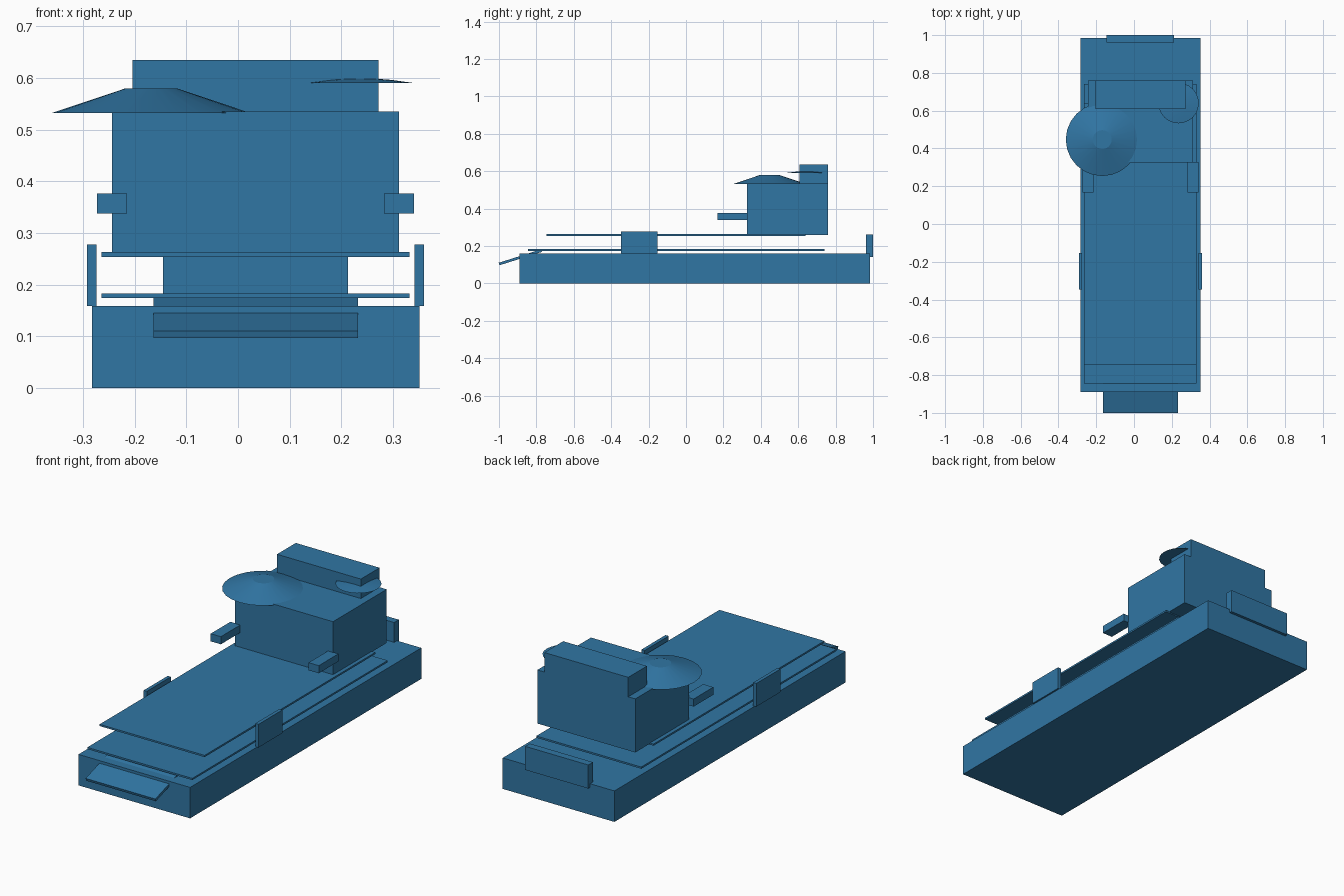
import bpy, bmesh, math

if "Cube" in bpy.data.objects:
    bpy.data.objects.remove(bpy.data.objects["Cube"])

CX = 0.034  # centreline of the hull

paint = bpy.data.materials.new("blue_paint")
paint.diffuse_color = (0.03, 0.18, 0.37, 1)
paint.use_nodes = True
paint.node_tree.nodes["Principled BSDF"].inputs["Base Color"].default_value = paint.diffuse_color


def finish(name, bm):
    bmesh.ops.recalc_face_normals(bm, faces=bm.faces)
    mesh = bpy.data.meshes.new(name)
    bm.to_mesh(mesh)
    bm.free()
    mesh.materials.append(paint)
    obj = bpy.data.objects.new(name, mesh)
    bpy.context.collection.objects.link(obj)
    return obj


def box(name, x, y, z):
    """Box from (min, max) ranges."""
    bm = bmesh.new()
    bmesh.ops.create_cube(bm, size=1)
    for v in bm.verts:
        for i, (lo, hi) in enumerate((x, y, z)):
            v.co[i] = hi if v.co[i] > 0 else lo
    return finish(name, bm)


def lathe(name, center, profile, sides):
    """Closed stack of rings, profile given as (radius, z)."""
    bm = bmesh.new()
    rings = []
    for r, z in profile:
        rings.append([bm.verts.new((center[0] + r * math.cos(a), center[1] + r * math.sin(a), z))
                      for a in (2 * math.pi * k / sides for k in range(sides))])
    for lo, hi in zip(rings, rings[1:]):
        for k in range(sides):
            n = (k + 1) % sides
            bm.faces.new((lo[k], lo[n], hi[n], hi[k]))
    bm.faces.new(rings[0][::-1])
    bm.faces.new(rings[-1])
    return finish(name, bm)


def span(half):
    return (CX - half, CX + half)


# Hull and the two deck plates floating above it
box("hull", span(0.317), (-0.89, 0.985), (0, 0.159))
box("lower_deck", span(0.298), (-0.845, 0.74), (0.174, 0.183))
box("upper_deck", span(0.298), (-0.745, 0.64), (0.254, 0.263))

# Stern plate
box("stern_plate", span(0.179), (0.962, 1.0), (0.14, 0.261))

# Tilted bow ramp
ramp = box("bow_ramp", (-0.198, 0.198), (-0.119, 0.119), (-0.007, 0.007))
ramp.location = (CX, -0.886, 0.1393)
ramp.rotation_euler.x = math.radians(17.5)

# Cabin and roof block
box("cabin", span(0.278), (0.325, 0.76), (0.26, 0.535))
box("roof_block", span(0.238), (0.608, 0.76), (0.535, 0.635))

# Mirrored side plates and forward arms
for label, s in (("left", -1), ("right", 1)):
    def side(a, b):
        return tuple(sorted((CX + s * a, CX + s * b)))
    box(label + "_side_plate", side(0.308, 0.326), (-0.348, -0.153), (0.159, 0.278))
    box(label + "_arm", side(0.249, 0.307), (0.168, 0.328), (0.338, 0.377))

# Round roof covers
for name, center, profile, sides in (
    ("large_dome", (-0.168, 0.447), ((0.193, 0.532), (0.05, 0.58)), 24),
    ("small_dish", (0.236, 0.64), ((0.107, 0.59), (0.06, 0.5965), (0.02, 0.5995)), 24),
):
    obj = lathe(name, center, profile, sides)
    bpy.ops.object.select_all(action='DESELECT')
    obj.select_set(True)
    bpy.context.view_layer.objects.active = obj
    bpy.ops.object.shade_smooth_by_angle(angle=math.radians(16))
